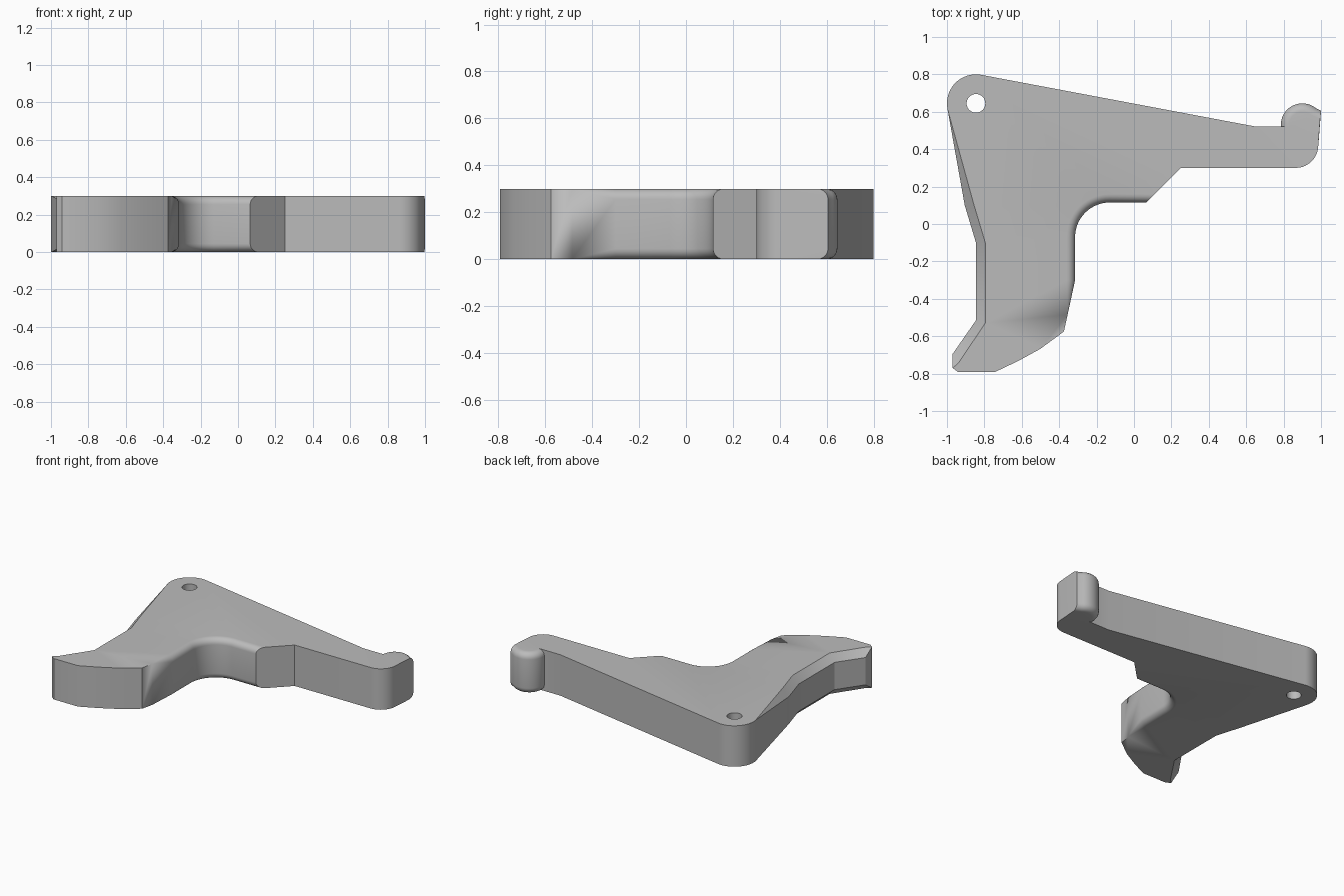
import bpy, bmesh
from math import sin, cos, radians, pi

cube = bpy.data.objects.get("Cube")
if cube:
    bpy.data.objects.remove(cube, do_unlink=True)

HEIGHT = 0.3
STEPS = 6        # rings in each rounded or chamfered edge
R = 0.045        # finger and hook edge radius
C = 0.05         # rear chamfer size


def point(x, y, dx=0, dy=0, size=0, kind="round"):
    """Outline point; (dx, dy) is how far its rim moves inwards over height size."""
    return (x, y, dx, dy, size, kind)


def arc(cx, cy, r, start, end, n, edge=0):
    """Arc of outline points; edge > 0 rounds the rim towards the solid side."""
    pts = []
    for i in range(n + 1):
        a = radians(start + (end - start) * i / n)
        side = -edge if end > start else edge
        pts.append(point(cx + r * cos(a), cy + r * sin(a),
                         side * cos(a), side * sin(a), edge))
    return pts


def column(bm, p):
    """Vertical run of vertices through one outline point."""
    x, y, dx, dy, size, kind = p
    half = []
    for k in range(STEPS + 1):
        a = k / STEPS * pi / 2
        if kind == "round":
            inset, z = 1 - sin(a), size * (1 - cos(a))
        else:
            inset, z = 1 - k / STEPS, size * k / STEPS
        half.append((x + dx * inset, y + dy * inset, z))
    full = half + [(px, py, HEIGHT - z) for px, py, z in reversed(half)]
    return [bm.verts.new(c) for c in full]


def wall(bm, pts):
    """Closed wall round an outline; returns its bottom and top rim edges."""
    cols = [column(bm, p) for p in pts]
    rims = []
    for a, b in zip(cols, cols[1:] + cols[:1]):
        for k in range(len(a) - 1):
            bm.faces.new((a[k], b[k], b[k + 1], a[k + 1]))
        rims.append((bm.edges.get((a[0], b[0])), bm.edges.get((a[-1], b[-1]))))
    return [r[0] for r in rims], [r[1] for r in rims]


# Outline, counter-clockwise from the pivot end
outline = arc(-0.845, 0.645, 0.155, 79.3, 191, 20)
# Rear of the grip, with a chamfer that fades out at both ends
outline += [
    point(-0.905, 0.1, C, 0, C, "chamfer"),
    point(-0.845, -0.1, C, 0, C, "chamfer"),
    point(-0.845, -0.515, C, -0.015, C, "chamfer"),
    point(-0.97, -0.695, 0.03, -0.05, C, "chamfer"),
    point(-0.97, -0.77),
]
# Foot of the grip
outline += [point(-0.94, -0.792), point(-0.745, -0.792), point(-0.62, -0.733),
            point(-0.5, -0.667), point(-0.375, -0.575)]
# Finger recess with rounded rims
outline += [point(-0.355, -0.485), point(-0.315, -0.3, -R, 0, R)]
outline += arc(-0.13, -0.07, 0.185, 180, 90, 14, R)
outline += [point(0.065, 0.115, R, R, R), point(0.25, 0.3)]
# Lever arm and its hooked tip
outline += arc(0.865, 0.42, 0.12, -90, -5, 10)
outline += [point(1.0, 0.605, -0.005, -R, R)]
outline += arc(0.9, 0.53, 0.115, 50, 175, 16, R)
outline += [point(0.785, 0.52, R, 0, R), point(0.655, 0.52)]

# Pivot hole
hole = arc(-0.845, 0.645, 0.05, 360, 11.25, 31)

bm = bmesh.new()
outer = wall(bm, outline)
inner = wall(bm, hole)
for rim_out, rim_in in zip(outer, inner):
    bmesh.ops.triangle_fill(bm, edges=rim_out + rim_in, use_beauty=True)
bmesh.ops.remove_doubles(bm, verts=bm.verts, dist=0.0002)
bmesh.ops.recalc_face_normals(bm, faces=bm.faces)
mesh = bpy.data.meshes.new("lever")
bm.to_mesh(mesh)
bm.free()

lever = bpy.data.objects.new("lever", mesh)
bpy.context.collection.objects.link(lever)

grey = bpy.data.materials.new("plain grey")
grey.use_nodes = True
colour = (0.5, 0.5, 0.5, 1)
grey.diffuse_color = colour
grey.node_tree.nodes["Principled BSDF"].inputs["Base Color"].default_value = colour
mesh.materials.append(grey)

bpy.ops.object.select_all(action="DESELECT")
lever.select_set(True)
bpy.context.view_layer.objects.active = lever
bpy.ops.object.shade_smooth_by_angle(angle=radians(30))
